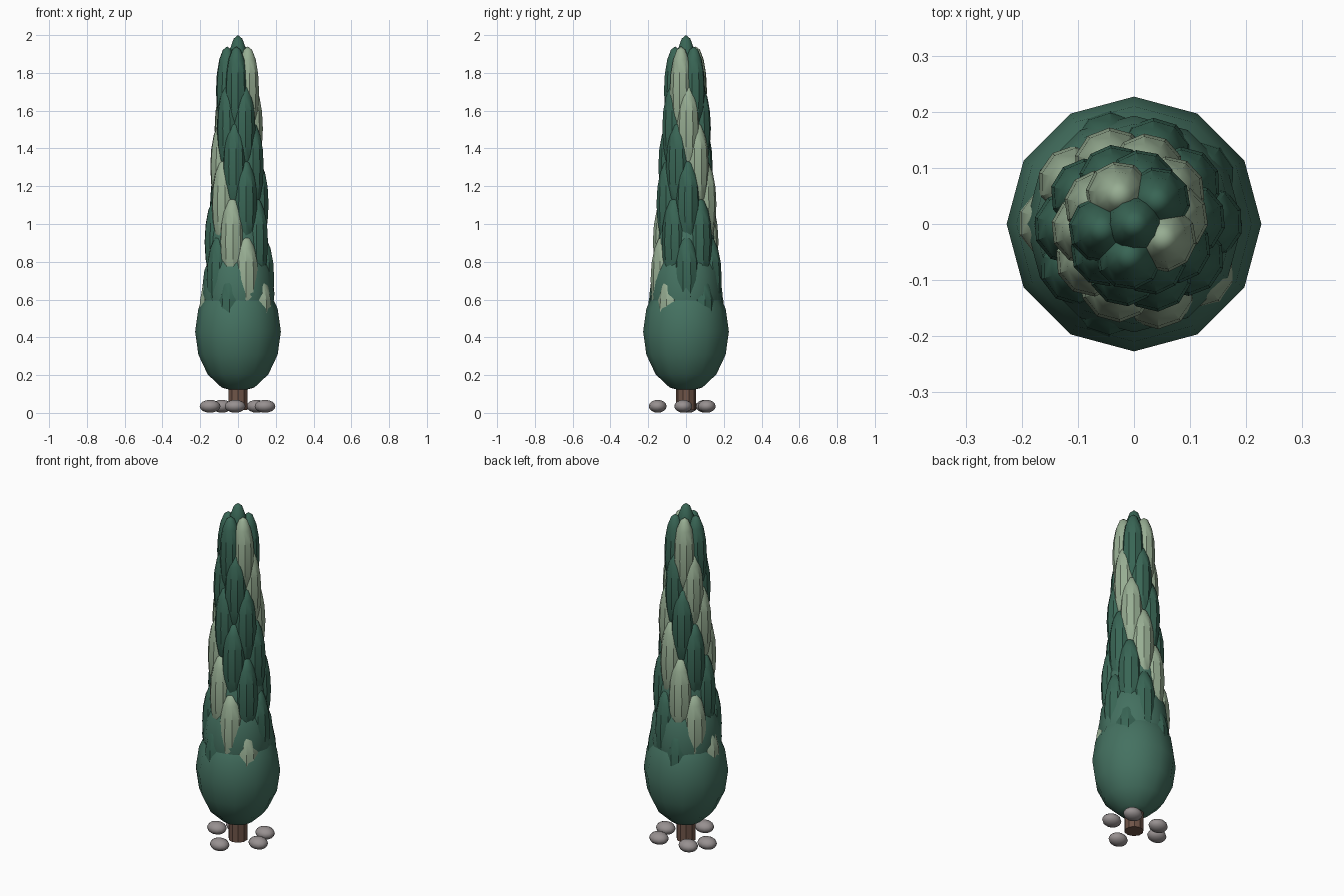
import bpy, math

if "Cube" in bpy.data.objects:
    bpy.data.objects.remove(bpy.data.objects["Cube"])


def material(name, rgb):
    m = bpy.data.materials.new(name)
    m.diffuse_color = (*rgb, 1)
    m.use_nodes = True
    m.node_tree.nodes["Principled BSDF"].inputs["Base Color"].default_value = m.diffuse_color
    return m


CORE = material("mid green", (0.058, 0.165, 0.118))
DARK = material("dark green", (0.040, 0.130, 0.090))
LIGHT = material("pale green", (0.31, 0.42, 0.29))
BARK = material("brown bark", (0.16, 0.09, 0.065))
STONE = material("grey stone", (0.31, 0.28, 0.28))


def finish(name, mat):
    ob = bpy.context.object
    ob.name = name
    ob.data.materials.append(mat)
    bpy.ops.object.transform_apply(location=False, rotation=False, scale=True)
    bpy.ops.object.shade_smooth_by_angle(angle=math.radians(35))
    return ob


def ellipsoid(name, loc, size, mat, seg=12, rings=8, turn=0.0):
    bpy.ops.mesh.primitive_uv_sphere_add(segments=seg, ring_count=rings, radius=1,
                                         location=loc, rotation=(0, 0, turn))
    bpy.context.object.scale = size
    return finish(name, mat)


# Trunk
bpy.ops.mesh.primitive_cylinder_add(vertices=10, radius=0.052, depth=0.25,
                                    location=(0, 0, 0.14))
finish("trunk", BARK)

# Foliage core: overlapping ellipsoids that shrink upwards
for i in range(5):
    r = 0.227 - 0.034 * i
    ellipsoid(f"foliage_core_{i + 1}", (0, 0, 0.43 + 0.2 * i), (r, r, 0.32), CORE)
ellipsoid("foliage_core_upper", (0, 0, 1.5), (0.075, 0.075, 0.3), CORE)

# Pointed crown at the very top
ellipsoid("crown_tip", (0, 0, 1.75), (0.06, 0.06, 0.25), DARK)

# Foliage tufts: rings of five, each ring turned against the one above,
# with two pale tufts per ring
for ring in range(7):
    dist = 0.058 + 0.0135 * ring
    width = 0.060 + 0.0018 * ring
    z = 1.705 - 0.2 * ring
    for k in range(5):
        a = math.radians(-26.6) + 0.6 * ring + k * math.tau / 5
        ellipsoid(f"tuft_{ring + 1}_{k + 1}",
                  (dist * math.cos(a), dist * math.sin(a), z),
                  (width, width, 0.235), LIGHT if k in (0, 2) else DARK,
                  seg=10, rings=8, turn=a)

# Stones around the foot
for n, (x, y) in enumerate([(0.143, -0.015), (0.10, 0.11), (-0.085, 0.10),
                            (-0.148, 0.014), (-0.015, -0.15)]):
    ellipsoid(f"stone_{n + 1}", (x, y, 0.035), (0.055, 0.047, 0.034), STONE)
